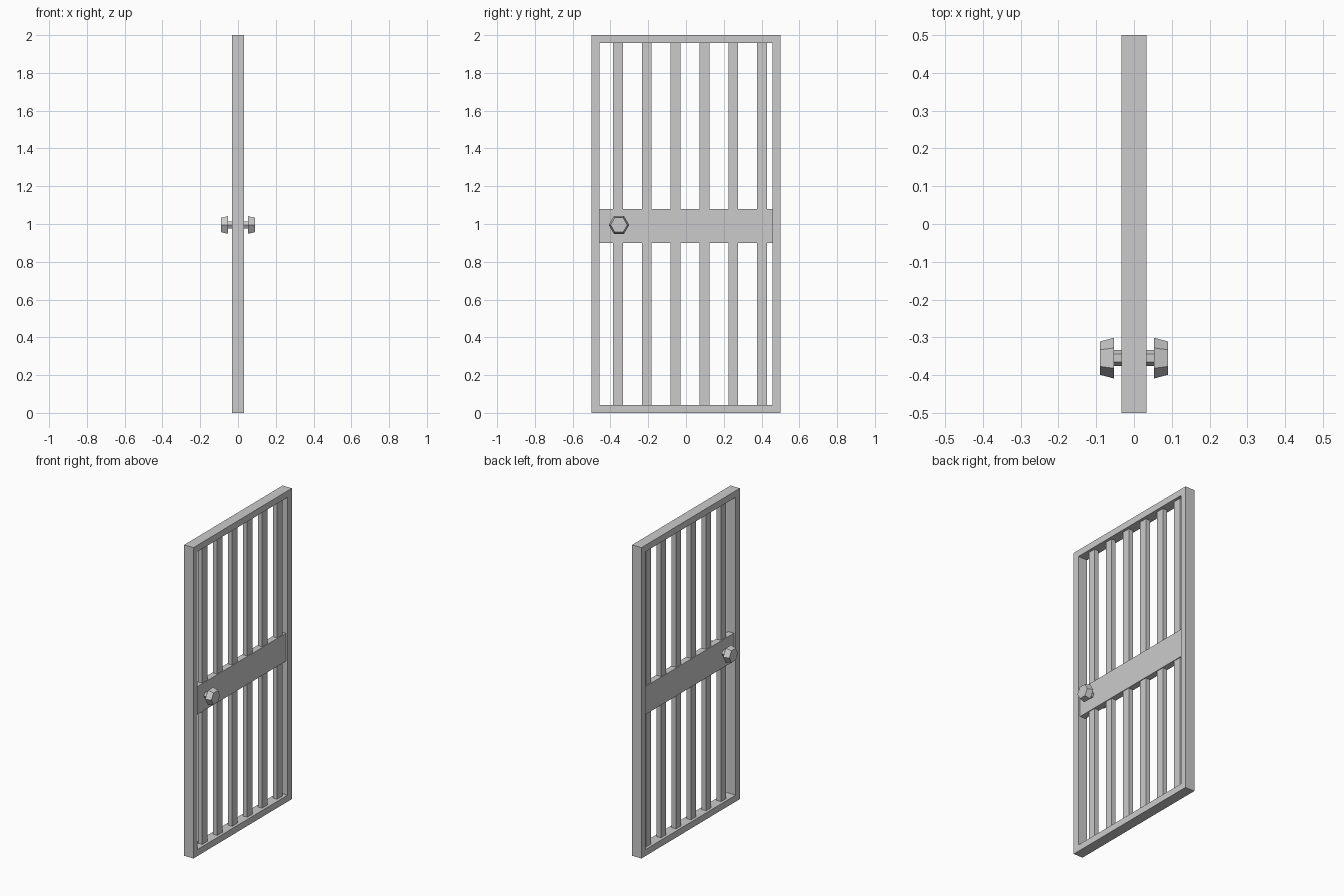
import bpy, bmesh, math

if "Cube" in bpy.data.objects:
    bpy.data.objects.remove(bpy.data.objects["Cube"])

H = 0.033          # half depth of the frame
T = 0.042          # frame border width


def finish(name, bm):
    bmesh.ops.recalc_face_normals(bm, faces=bm.faces)
    me = bpy.data.meshes.new(name)
    bm.to_mesh(me)
    bm.free()
    ob = bpy.data.objects.new(name, me)
    bpy.context.collection.objects.link(ob)
    return ob


def box(name, x, y, z):
    """Box from (min, max) ranges."""
    bm = bmesh.new()
    bmesh.ops.create_cube(bm, size=1)
    for v in bm.verts:
        v.co = [r[0] if c < 0 else r[1] for c, r in zip(v.co, (x, y, z))]
    return finish(name, bm)


def lathe(name, profile, side, y, z, n=6):
    """Low-poly solid around the x axis from (x, radius) points, capped both ends."""
    bm = bmesh.new()
    rings = [[bm.verts.new((side * x, y + r * math.cos(math.tau * i / n),
                            z + r * math.sin(math.tau * i / n))) for i in range(n)]
             for x, r in profile]
    for a, b in zip(rings, rings[1:]):
        for i in range(n):
            j = (i + 1) % n
            bm.faces.new((a[i], a[j], b[j], b[i]))
    bm.faces.new(rings[0])
    bm.faces.new(rings[-1])
    return finish(name, bm)


# Outer frame: one closed rectangular ring
bm = bmesh.new()
loops = []
for x in (-H, H):
    for t in (0, T):
        loops.append([bm.verts.new((x, y, z)) for y, z in
                      ((-0.5 + t, t), (0.5 - t, t), (0.5 - t, 2 - t), (-0.5 + t, 2 - t))])
back_out, back_in, front_out, front_in = loops
for a, b in ((back_out, back_in), (back_in, front_in),
             (front_in, front_out), (front_out, back_out)):
    for i in range(4):
        j = (i + 1) % 4
        bm.faces.new((a[i], a[j], b[j], b[i]))
finish("door_frame", bm)

# Vertical bars
for i in range(6):
    y = -0.36 + i * 0.1525
    box(f"bar_{i + 1}", (-0.015, 0.015), (y - 0.026, y + 0.026), (T, 2 - T))

# Lock plate across the middle
box("middle_plate", (-0.02, 0.02), (-0.5 + T, 0.5 - T), (0.9, 1.08))

# Hexagonal knobs on both sides, each with a narrow stem and tapered head
for side, label in ((1, "right"), (-1, "left")):
    lathe(f"knob_{label}",
          [(0.02, 0.021), (0.053, 0.021), (0.053, 0.054), (0.09, 0.044)],
          side, -0.355, 0.995)
